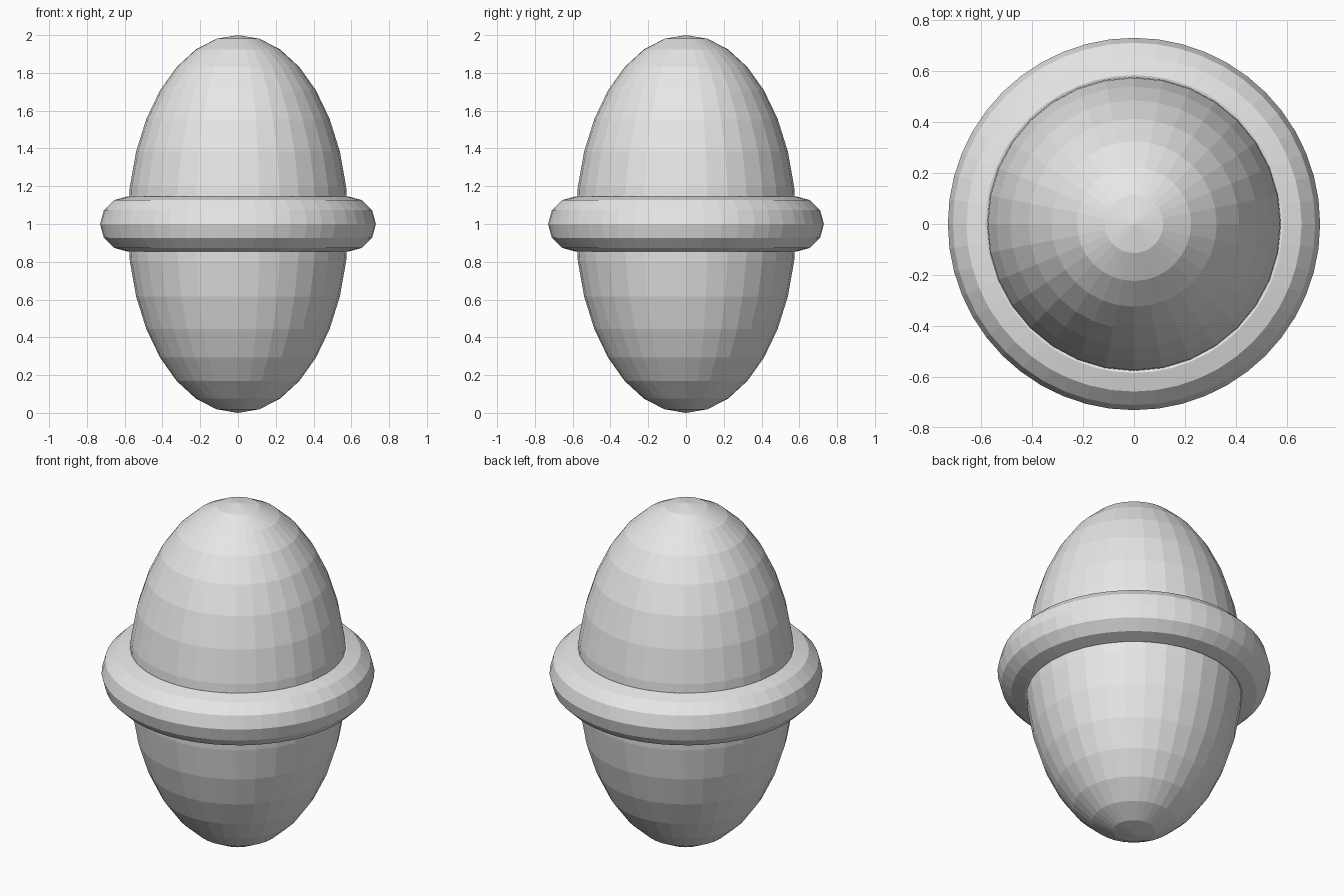
import bpy

if "Cube" in bpy.data.objects:
    bpy.data.objects.remove(bpy.data.objects["Cube"])

R = 0.584  # body radius, also the ring's centre-line radius

grey = bpy.data.materials.new("light grey")
grey.diffuse_color = (0.8, 0.8, 0.8, 1)
grey.use_nodes = True
grey.node_tree.nodes["Principled BSDF"].inputs["Base Color"].default_value = grey.diffuse_color


def finish(name):
    ob = bpy.context.object
    ob.name = name
    ob.data.materials.append(grey)
    bpy.ops.object.shade_flat()
    return ob


# Egg-shaped body, stretched along z
bpy.ops.mesh.primitive_uv_sphere_add(segments=32, ring_count=16, radius=1, location=(0, 0, 1))
body = finish("body")
body.scale = (R, R, 1)
bpy.ops.object.transform_apply(location=False, rotation=False, scale=True)

# Ring around the middle
bpy.ops.mesh.primitive_torus_add(major_segments=48, minor_segments=12,
                                 major_radius=R, minor_radius=R / 4,
                                 location=(0, 0, 1))
finish("waist_ring")
